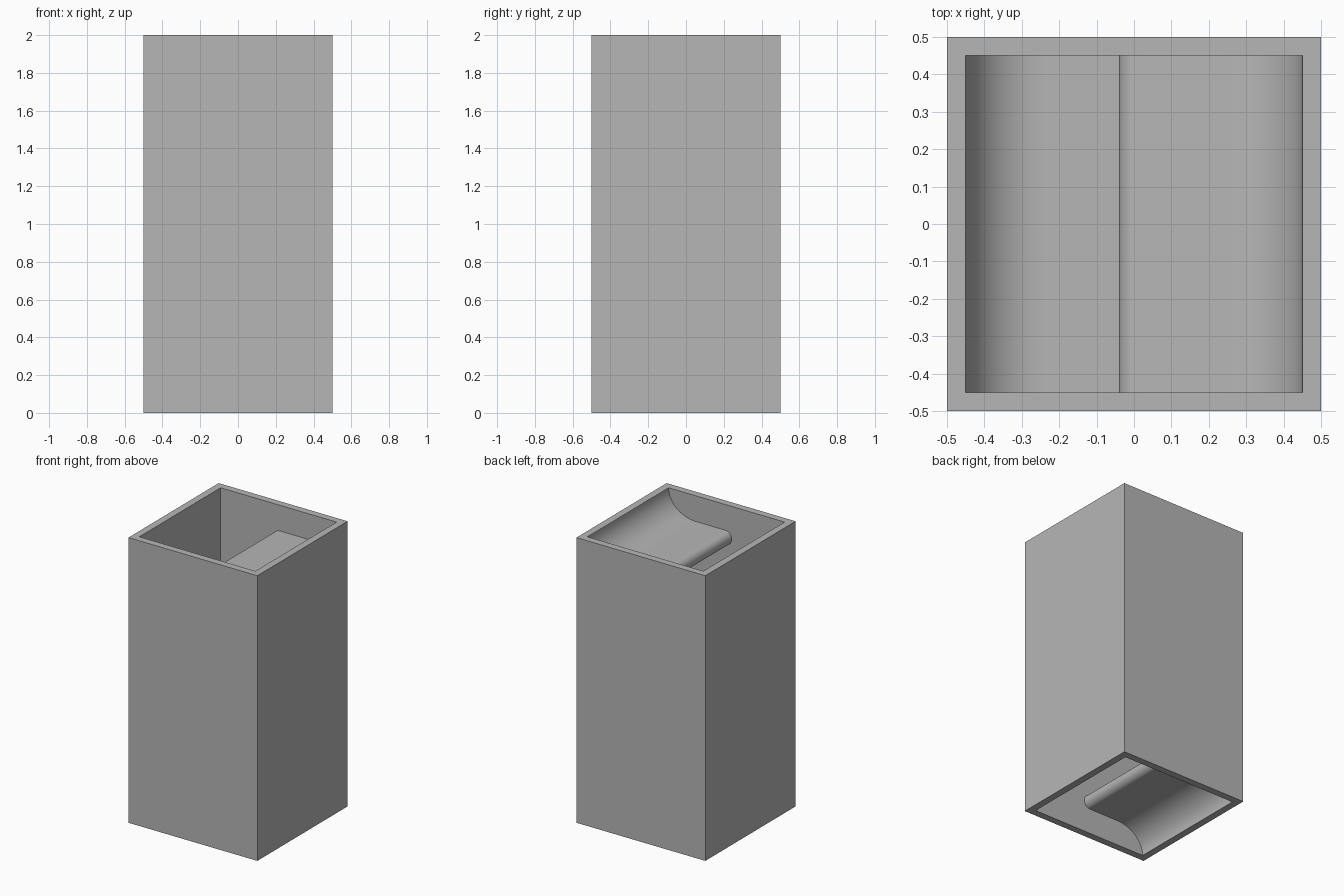
import bpy, bmesh
from math import cos, sin, pi, radians

cube = bpy.data.objects.get("Cube")
if cube:
    bpy.data.objects.remove(cube, do_unlink=True)

HEIGHT, HALF, WALL = 2.0, 0.5, 0.05
INNER = HALF - WALL

# Single grey finish
grey = bpy.data.materials.new("matte_grey")
grey.use_nodes = True
colour = (0.47, 0.47, 0.47, 1)
grey.diffuse_color = colour
grey.node_tree.nodes["Principled BSDF"].inputs["Base Color"].default_value = colour


def add_object(name, bm):
    bmesh.ops.recalc_face_normals(bm, faces=bm.faces[:])
    mesh = bpy.data.meshes.new(name)
    bm.to_mesh(mesh)
    bm.free()
    mesh.materials.append(grey)
    obj = bpy.data.objects.new(name, mesh)
    bpy.context.collection.objects.link(obj)
    return obj


def arc(cx, cz, rx, rz, start, end, steps=20):
    angles = [radians(start + (end - start) * i / steps) for i in range(steps + 1)]
    return [(cx + rx * cos(a), cz + rz * sin(a)) for a in angles]


# Square tube, open at both ends
bm = bmesh.new()
bmesh.ops.create_cube(bm, size=1)
for v in bm.verts:
    v.co.z = (v.co.z + 0.5) * HEIGHT
bm.normal_update()
bmesh.ops.delete(bm, geom=[f for f in bm.faces if abs(f.normal.z) > 0.5],
                 context='FACES_ONLY')
housing = add_object("housing", bm)
shell = housing.modifiers.new("wall_thickness", 'SOLIDIFY')
shell.thickness = WALL
shell.offset = -1
shell.use_even_offset = True

# Deflector profile: curved into the wall above and below, with a round nose
SHELF, NOSE, TIP, SWEEP = 1.82, 0.05, -0.04, 0.21
bend = INNER - SWEEP
profile = arc(bend, HEIGHT, SWEEP, HEIGHT - SHELF, 360, 270)
profile += arc(TIP + NOSE, SHELF - NOSE, NOSE, NOSE, 90, 270)
profile += arc(bend, SHELF - 2 * NOSE - SWEEP, SWEEP, SWEEP, 90, 0)


def deflector(name, turned):
    bm = bmesh.new()
    points = [(-x, HEIGHT - z) if turned else (x, z) for x, z in profile]
    face = bm.faces.new([bm.verts.new((x, -INNER, z)) for x, z in points])
    extruded = bmesh.ops.extrude_face_region(bm, geom=[face])
    moved = [g for g in extruded["geom"] if isinstance(g, bmesh.types.BMVert)]
    bmesh.ops.translate(bm, verts=moved, vec=(0, 2 * INNER, 0))
    obj = add_object(name, bm)
    bpy.ops.object.select_all(action='DESELECT')
    obj.select_set(True)
    bpy.context.view_layer.objects.active = obj
    bpy.ops.object.shade_smooth_by_angle(angle=pi / 6)


deflector("upper_deflector", False)
deflector("lower_deflector", True)
